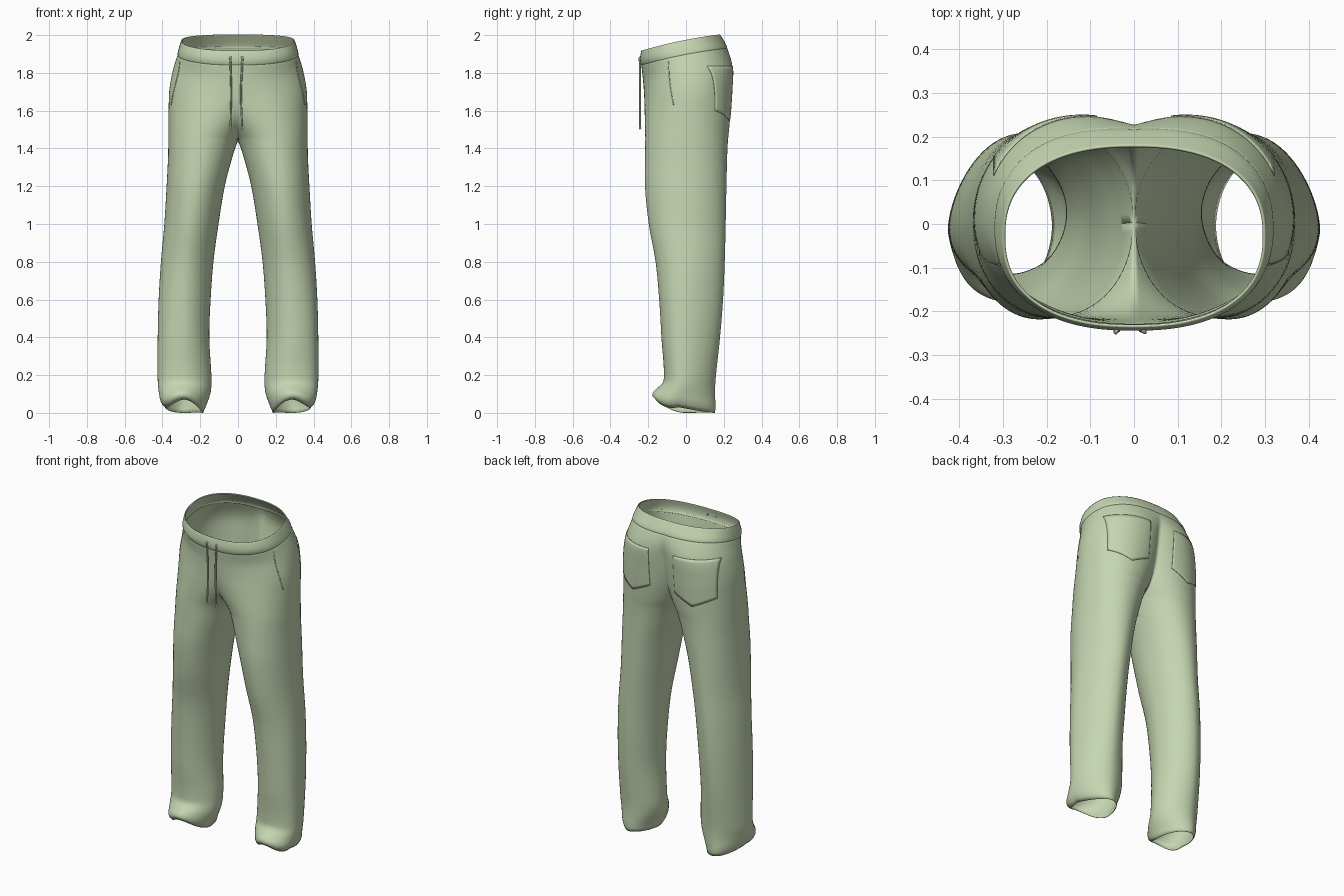
import bpy, bmesh, math
from mathutils import Vector
from mathutils.bvhtree import BVHTree

if "Cube" in bpy.data.objects:
    bpy.data.objects.remove(bpy.data.objects["Cube"], do_unlink=True)

GREEN = (0.56, 0.67, 0.44, 1)
cloth = bpy.data.materials.new("soft green cloth")
cloth.use_nodes = True
cloth.diffuse_color = GREEN
cloth.node_tree.nodes["Principled BSDF"].inputs["Base Color"].default_value = GREEN

# Half-trouser profile: height, inner edge (front), inner edge (back), outer, front, back.
# A negative inner edge means both legs have merged into the hips.
PROFILE = [
    (0.00, .185, .185, .385, -.160, .153),
    (0.03, .172, .172, .408, -.180, .156),
    (0.10, .147, .147, .420, -.148, .154),
    (0.17, .140, .140, .425, -.118, .156),
    (0.40, .152, .152, .425, -.130, .180),
    (0.60, .145, .145, .420, -.142, .196),
    (0.80, .130, .130, .408, -.161, .205),
    (1.00, .103, .103, .390, -.197, .210),
    (1.20, .070, .070, .378, -.217, .214),
    (1.36, .028, .028, .370, -.217, .218),
    (1.44, .000, .000, .369, -.216, .222),
    (1.50, -.045, -.03, .368, -.217, .228),
    (1.60, -.16, -.07, .367, -.219, .236),
    (1.70, -.28, -.10, .364, -.222, .243),
    (1.80, -.335, -.13, .346, -.228, .246),
    (1.89, -.318, -.25, .319, -.236, .218),
    (1.93, -.308, -.30, .308, -.240, .198),
    (1.967, -.300, -.30, .300, -.236, .180),
]
SEGS = 72


def smooth(a, b, v):
    t = min(1, max(0, (v - a) / (b - a)))
    return t * t * (3 - 2 * t)


def slope(i, k):
    a, b = PROFILE[max(i - 1, 0)], PROFILE[min(i + 1, len(PROFILE) - 1)]
    return (b[k] - a[k]) / (b[0] - a[0])


def profile_at(z):
    """Smooth interpolation of the profile at a height."""
    i = 0
    while i < len(PROFILE) - 2 and z > PROFILE[i + 1][0]:
        i += 1
    p, q = PROFILE[i], PROFILE[i + 1]
    h = q[0] - p[0]
    t = (z - p[0]) / h
    blend = t * t * (3 - 2 * t)
    return [p[k] * (1 - blend) + q[k] * blend
            + h * t * (1 - t) * ((1 - t) * slope(i, k) - t * slope(i + 1, k))
            for k in range(1, 6)]


def ring(z, grow=0):
    """Points from the inner front seam around the outside to the back seam."""
    in_f, in_b, outer, front, back = profile_at(z)
    outer, front, back = outer + grow, front - grow, back + grow
    cy, ry = (front + back) / 2, (back - front) / 2
    # slightly pointed lower legs, round hips, boxier waist
    power = 1.07 - 0.1 * smooth(0.9, 1.4, z) - 0.12 * smooth(1.8, 1.93, z)
    turn_out = 0.035 * (1 - smooth(0.5, 1.3, z))
    points = []
    for s in range(SEGS + 1):
        is_front = s <= SEGS / 2
        inner = in_f if is_front else in_b
        cx, rx = (outer + inner) / 2, (outer - inner) / 2
        start = math.acos(max(0, cx / rx) ** (1 / power)) if inner < 0 else 0
        t = s / SEGS * 2
        a = start + (math.pi - start) * (t if is_front else 2 - t)
        c, si = math.cos(a), abs(math.sin(a)) ** power
        x = cx - rx * math.copysign(abs(c) ** power, c)
        y = cy - ry * si * (1 if is_front else -1) + turn_out * min(c, 0) * abs(c)
        if inner < 0 and s in (0, SEGS):
            x = 0
        # tilted, gently arched waist and lifted front hem
        lift = (0.195 * y + 0.008 * (1 - (y / 0.2) ** 2)) * smooth(1.6, 1.9, z)
        hem = 1 - smooth(0, 0.2, z)
        lift += hem * (0.07 * si * si * is_front + 0.03 * (1 - c) / 2 * (1 - si))
        points.append(Vector((max(x, 0), y, z + lift)))
    return points


def loft(rows):
    bm = bmesh.new()
    grid = [[bm.verts.new(p) for p in row] for row in rows]
    for low, high in zip(grid, grid[1:]):
        for i in range(len(low) - 1):
            bm.faces.new((low[i], low[i + 1], high[i + 1], high[i]))
    bmesh.ops.remove_doubles(bm, verts=bm.verts, dist=0.0002)
    return bm


def finish(obj, angle=60):
    obj.data.materials.append(cloth)
    bpy.ops.object.select_all(action='DESELECT')
    obj.select_set(True)
    bpy.context.view_layer.objects.active = obj
    if obj.type == 'CURVE':
        bpy.ops.object.convert(target='MESH')
    bpy.ops.object.shade_smooth_by_angle(angle=math.radians(angle))


def mirrored(name, bm, thickness, offset=-1):
    mesh = bpy.data.meshes.new(name)
    bm.to_mesh(mesh)
    obj = bpy.data.objects.new(name, mesh)
    bpy.context.collection.objects.link(obj)
    mirror = obj.modifiers.new("mirror", 'MIRROR')
    mirror.use_clip = True
    mirror.merge_threshold = 0.0005
    solid = obj.modifiers.new("cloth thickness", 'SOLIDIFY')
    solid.thickness = thickness
    solid.offset = offset
    finish(obj)


# Legs and hips
body = loft([ring(i * 0.02) for i in range(96)])
body.normal_update()
tree = BVHTree.FromBMesh(body)
mirrored("trouser_legs_and_hips", body, 0.003)

# Waistband, barely proud of the hips with a soft lower edge
band = [(1.885, -.002), (1.892, .001), (1.90, .003), (1.912, .004), (1.93, .004),
        (1.95, .002), (1.962, .001), (1.967, 0)]
mirrored("waistband", loft([ring(z, g) for z, g in band]), 0.006)


def on_cloth(origin, direction, gap):
    hit, normal, _, _ = tree.ray_cast(Vector(origin), Vector(direction))
    if normal.dot(Vector(direction)) > 0:
        normal = -normal
    return hit + normal * gap


# Back patch pockets with pointed lower edges
rows = []
for j in range(15):
    row = []
    for i in range(25):
        u, v = i / 24, j / 14
        low = 1.6 - 0.055 * (1 - abs(2 * u - 1))
        z = low + (1.835 - low) * v
        row.append(on_cloth((0.085 + 0.235 * u, 1, z), (0, -1, 0), 0.0015))
    rows.append(row)
mirrored("back_pockets", loft(rows), 0.003, 0)

# Slanted front pocket openings
rows = []
for j in range(13):
    t = j / 12
    y = -0.092 + 0.027 * t * t
    rows.append([on_cloth((1, y + w, 1.86 - 0.23 * t), (-1, 0, 0), 0.001)
                 for w in (-0.002, 0.002)])
mirrored("front_pocket_edges", loft(rows), 0.002, 0)


# Drawstrings with eyelets and end knots
def cord(name, points, radius):
    curve = bpy.data.curves.new(name, 'CURVE')
    curve.dimensions = '3D'
    curve.bevel_depth = radius
    curve.bevel_resolution = 2
    curve.use_fill_caps = True
    spline = curve.splines.new('BEZIER')
    spline.bezier_points.add(len(points) - 1)
    for bp, p in zip(spline.bezier_points, points):
        bp.co = p
        bp.handle_left_type = bp.handle_right_type = 'AUTO'
    obj = bpy.data.objects.new(name, curve)
    bpy.context.collection.objects.link(obj)
    finish(obj)


for side, x, lean in (("right", -0.036, -0.004), ("left", 0.016, 0.006)):
    cord(side + "_drawstring",
         [(x, -0.236, 1.875), (x + lean, -0.244, 1.882), (x + lean, -0.244, 1.855),
          (x, -0.243, 1.7), (x + lean, -0.243, 1.505)], 0.005)
    bpy.ops.mesh.primitive_torus_add(major_radius=0.008, minor_radius=0.0025,
                                     major_segments=20, minor_segments=8,
                                     location=(x, -0.24, 1.878),
                                     rotation=(math.pi / 2, 0, 0))
    bpy.context.object.name = side + "_eyelet"
    finish(bpy.context.object)
    bpy.ops.mesh.primitive_uv_sphere_add(segments=12, ring_count=8, radius=0.007,
                                         location=(x + lean, -0.243, 1.508))
    bpy.context.object.name = side + "_cord_knot"
    finish(bpy.context.object)
